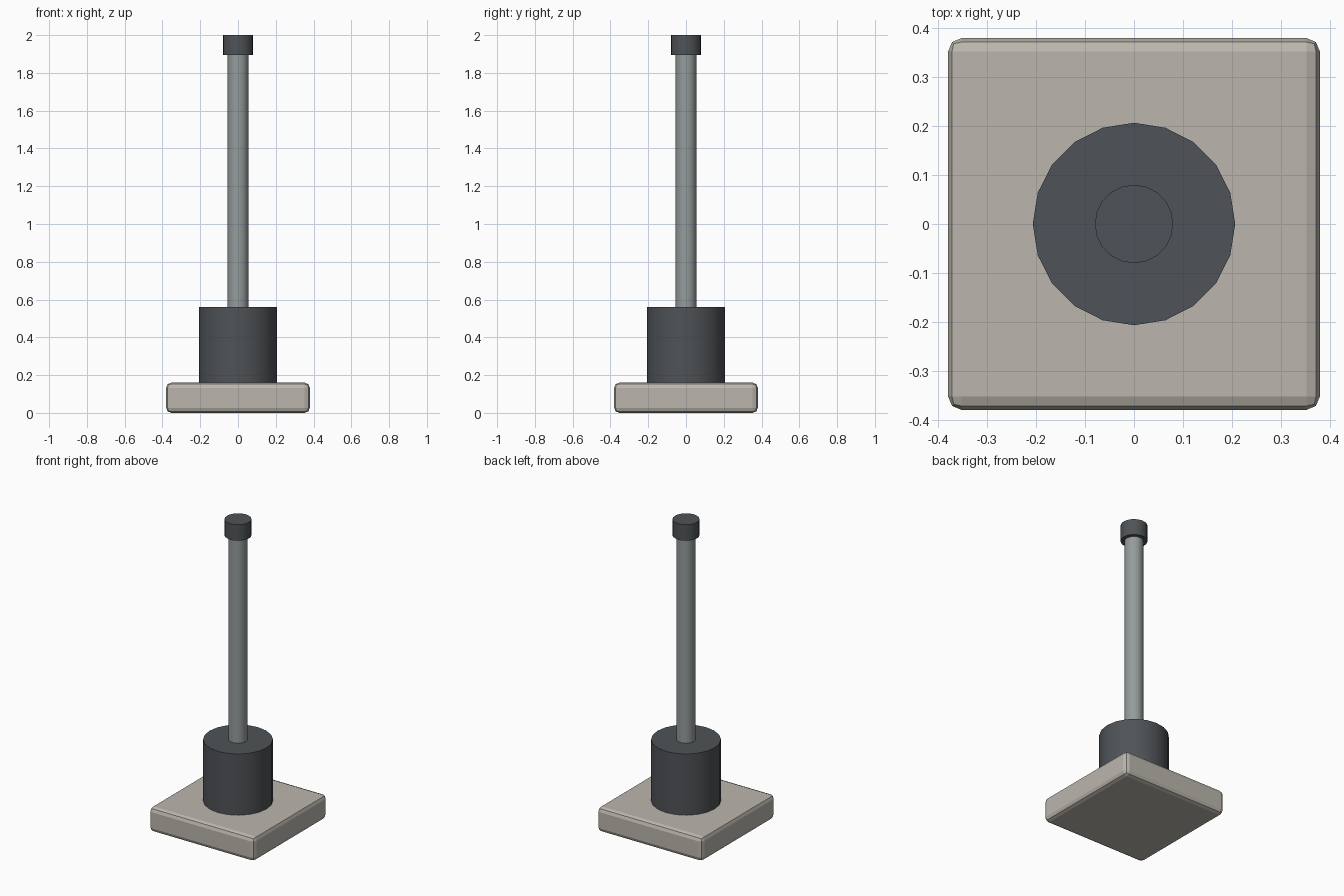
import bpy
import math

cube = bpy.data.objects.get("Cube")
if cube:
    bpy.data.objects.remove(cube, do_unlink=True)


def make_material(name, rgb):
    mat = bpy.data.materials.new(name)
    mat.use_nodes = True
    color = (*rgb, 1.0)
    mat.diffuse_color = color
    mat.node_tree.nodes["Principled BSDF"].inputs["Base Color"].default_value = color
    return mat


stone = make_material("warm grey stone", (0.50, 0.47, 0.42))
charcoal = make_material("charcoal metal", (0.078, 0.086, 0.095))
steel = make_material("grey steel", (0.30, 0.33, 0.33))


def cylinder(name, radius, bottom, top, mat, sides=20):
    bpy.ops.mesh.primitive_cylinder_add(
        vertices=sides, radius=radius, depth=top - bottom,
        location=(0, 0, (bottom + top) / 2))
    obj = bpy.context.object
    obj.name = name
    obj.data.materials.append(mat)
    bpy.ops.object.shade_smooth_by_angle(angle=math.radians(35))
    return obj


# Square foot with softened edges
bpy.ops.mesh.primitive_cube_add(size=1, location=(0, 0, 0.08))
base = bpy.context.object
base.name = "base_plate"
base.scale = (0.76, 0.76, 0.16)
bpy.ops.object.transform_apply(location=False, rotation=False, scale=True)
base.data.materials.append(stone)
bevel = base.modifiers.new("soft_edges", "BEVEL")
bevel.width = 0.027
bevel.segments = 2

# Drum, rod and cap stacked on the foot
cylinder("drum", 0.207, 0.15, 0.56, charcoal)
cylinder("rod", 0.056, 0.55, 1.91, steel)
cylinder("top_cap", 0.08, 1.895, 2.0, charcoal)
